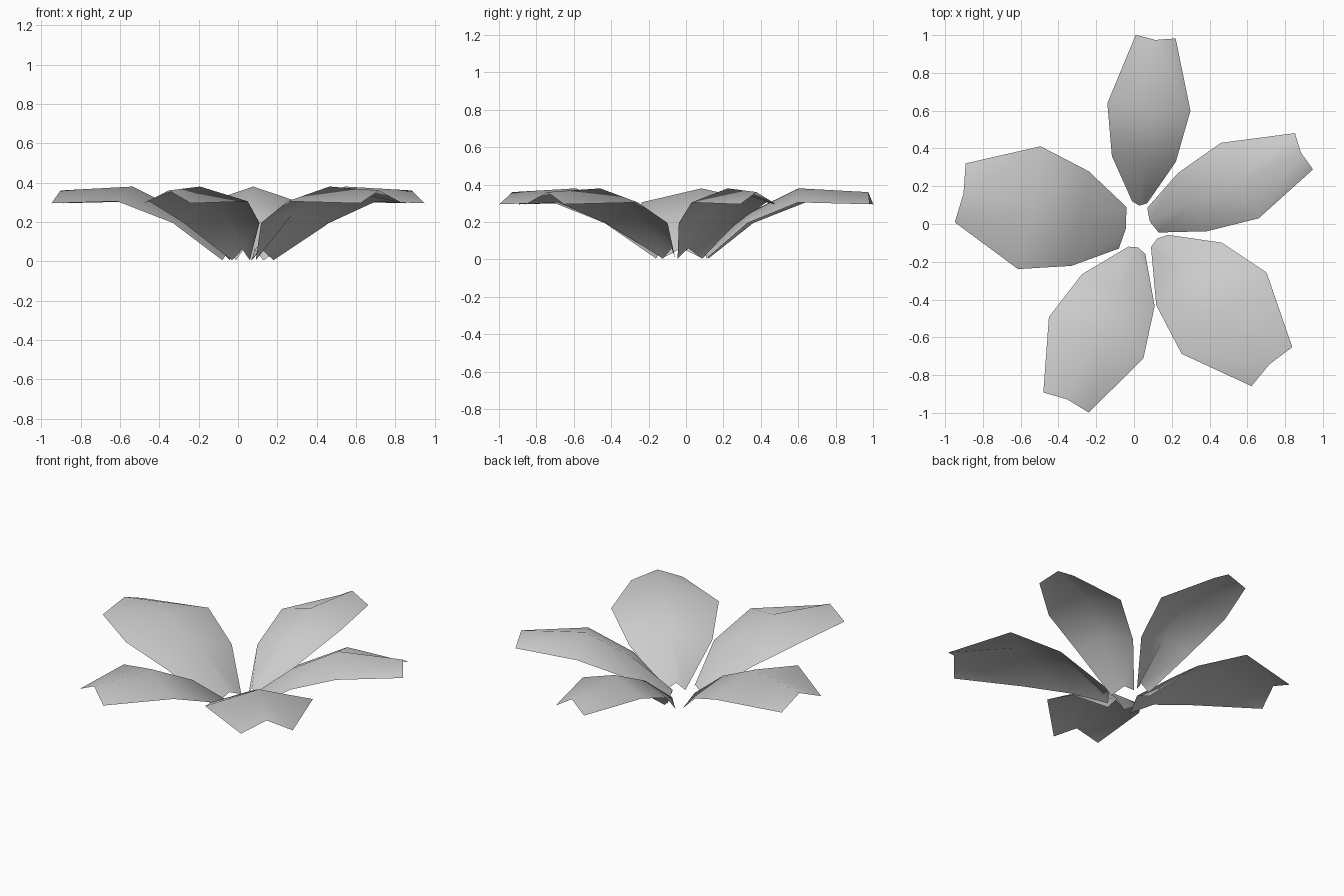
import bpy
from mathutils import Vector

if "Cube" in bpy.data.objects:
    bpy.data.objects.remove(bpy.data.objects["Cube"])

# rows along a petal: (distance along, half width, edge height, ridge height, ridge shift)
ROWS = [
    (0.00, None, 0.005, 0.06, -0.02),
    (0.262, 0.385, 0.195, 0.25, -0.01),
    (0.575, 0.50, 0.305, 0.38, -0.02),
    (1.00, 0.24, 0.295, 0.36, -0.02),
]

# each petal: base centre, length vector, width vector, base width vector
PETALS = {
    "back_petal": ((0.03, 0.115), (0.085, 0.877), (-0.44, 0.04), (-0.08, 0.01)),
    "right_petal": ((0.10, 0.02), (0.80, 0.365), (-0.20, 0.40), (-0.06, 0.13)),
    "front_right_petal": ((0.135, -0.09), (0.595, -0.665), (0.45, 0.43), (0.09, 0.065)),
    "front_left_petal": ((0.015, -0.14), (-0.375, -0.805), (0.50, -0.22), (0.09, -0.04)),
    "left_petal": ((-0.06, -0.02), (-0.86, 0.185), (-0.12, -0.65), (-0.04, -0.22)),
}


def add_petal(name, base, length, width, base_width):
    """Thin ridged sheet, three points across and four along."""
    base, length, width, base_width = map(Vector, (base, length, width, base_width))
    verts = []
    for u, half, z_edge, z_mid, shift in ROWS:
        side = base_width * 0.5 if half is None else width * half
        centre = base + length * u
        ridge = centre + length * shift
        for p, z in ((centre - side, z_edge), (ridge, z_mid), (centre + side, z_edge)):
            verts.append((p.x, p.y, z))
    faces = []
    for r in range(len(ROWS) - 1):
        for c in range(2):
            a = r * 3 + c
            faces.append((a, a + 3, a + 4, a + 1))
    mesh = bpy.data.meshes.new(name)
    mesh.from_pydata(verts, [], faces)
    mesh.update()
    for f in mesh.polygons:
        f.use_smooth = True
    if mesh.polygons[2].normal.z < 0:
        mesh.flip_normals()
    obj = bpy.data.objects.new(name, mesh)
    bpy.context.collection.objects.link(obj)


for name, shape in PETALS.items():
    add_petal(name, *shape)
